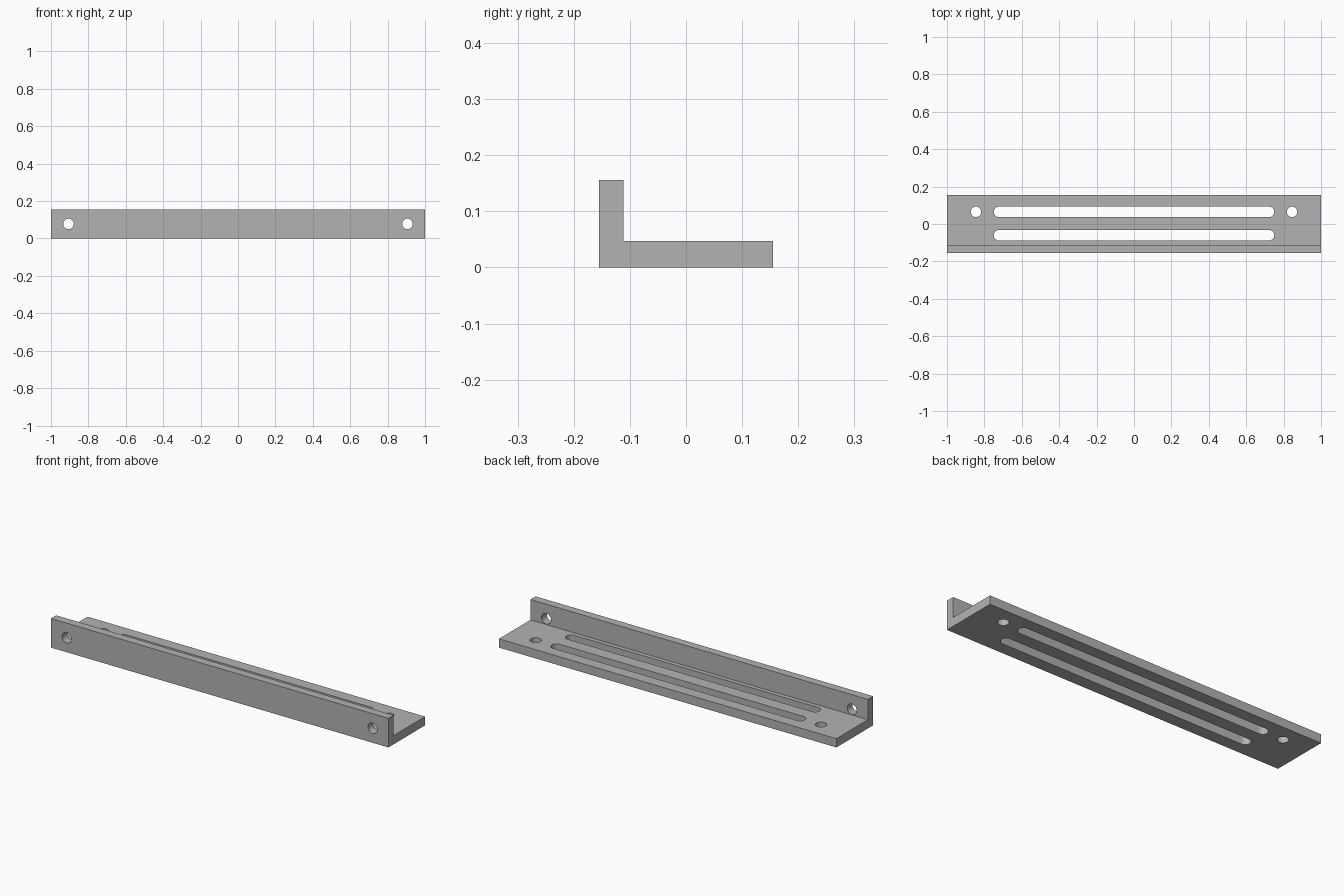
import bpy, bmesh, math
from mathutils import Matrix, Vector

cube = bpy.data.objects.get("Cube")
if cube:
    bpy.data.objects.remove(cube, do_unlink=True)

HALF_DEPTH, HEIGHT = 0.155, 0.156
BASE_TOP, WALL_BACK = 0.047, -0.111
RADIUS = 0.028

metal = bpy.data.materials.new("grey_metal")
metal.use_nodes = True
grey = (0.45, 0.45, 0.45, 1)
metal.diffuse_color = grey
metal.node_tree.nodes["Principled BSDF"].inputs["Base Color"].default_value = grey


def prism(bm, outline, direction):
    """Extrude a closed outline into a solid."""
    face = bm.faces.new([bm.verts.new(p) for p in outline])
    result = bmesh.ops.extrude_face_region(bm, geom=[face])
    moved = [g for g in result["geom"] if isinstance(g, bmesh.types.BMVert)]
    bmesh.ops.translate(bm, verts=moved, vec=direction)


def make_object(name, bm):
    bmesh.ops.recalc_face_normals(bm, faces=bm.faces)
    mesh = bpy.data.meshes.new(name)
    bm.to_mesh(mesh)
    bm.free()
    obj = bpy.data.objects.new(name, mesh)
    bpy.context.collection.objects.link(obj)
    return obj


def slot_outline(half_straight, segments=16):
    """Rounded slot in the xy plane; a zero straight gives a circle."""
    points = []
    for side in (1, -1):
        for i in range(segments + 1):
            if half_straight == 0 and i == segments:
                continue
            a = math.pi * i / segments - side * math.pi / 2
            points.append(Vector((side * half_straight + RADIUS * math.cos(a),
                                  RADIUS * math.sin(a), 0)))
    return points


# L-shaped angle bar
bm = bmesh.new()
profile = [(-HALF_DEPTH, 0), (HALF_DEPTH, 0), (HALF_DEPTH, BASE_TOP),
           (WALL_BACK, BASE_TOP), (WALL_BACK, HEIGHT), (-HALF_DEPTH, HEIGHT)]
prism(bm, [(-1, y, z) for y, z in profile], (2, 0, 0))
bracket = make_object("angle_bracket", bm)
bracket.data.materials.append(metal)

# Cutters: long slots and round holes through the base, round holes in the wall
bm = bmesh.new()
for y in (0.065, -0.06):
    place = Matrix.Translation((0, y, -0.02))
    prism(bm, [place @ p for p in slot_outline(0.75 - RADIUS)], (0, 0, 0.1))
for side in (-1, 1):
    place = Matrix.Translation((side * 0.845, 0.065, -0.02))
    prism(bm, [place @ p for p in slot_outline(0)], (0, 0, 0.1))
    place = Matrix.Translation((side * 0.906, -0.2, 0.078)) @ Matrix.Rotation(math.pi / 2, 4, "X")
    prism(bm, [place @ p for p in slot_outline(0)], (0, 0.15, 0))
cutter = make_object("hole_cutter", bm)
cutter.data.materials.append(metal)
cutter.hide_render = True

# Cut, then remove the helper
cut = bracket.modifiers.new("holes", "BOOLEAN")
cut.operation = "DIFFERENCE"
cut.solver = "EXACT"
cut.object = cutter
bpy.ops.object.select_all(action="DESELECT")
bracket.select_set(True)
bpy.context.view_layer.objects.active = bracket
bpy.ops.object.modifier_apply(modifier=cut.name)
bpy.data.objects.remove(cutter, do_unlink=True)
bpy.ops.object.shade_smooth_by_angle(angle=math.radians(30))
